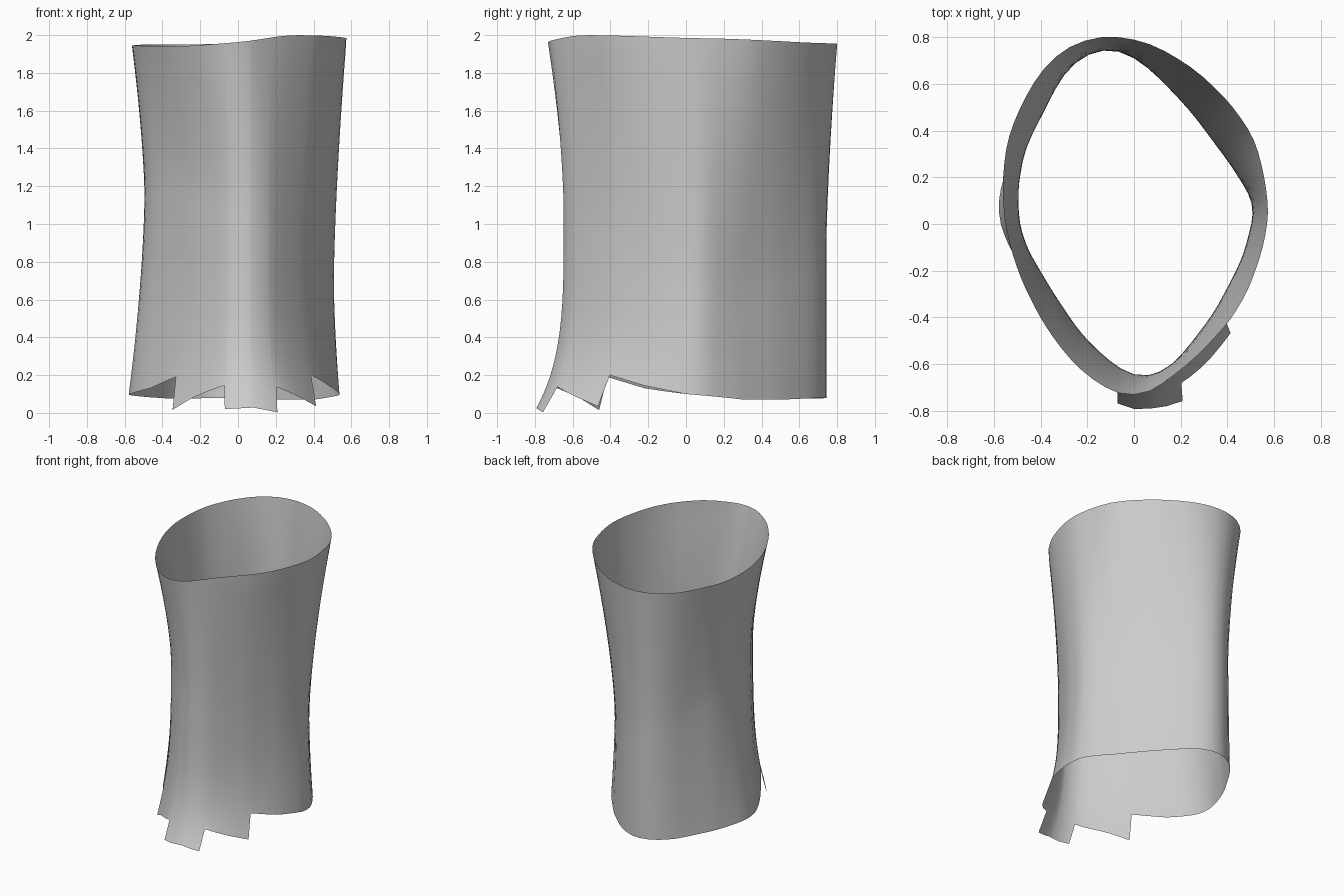
import bpy, math

if "Cube" in bpy.data.objects:
    bpy.data.objects.remove(bpy.data.objects["Cube"])

# Cross-sections (x, y), counter-clockwise: top rim, waist and hem
TOP = [(.577, .04), (.56, .19), (.517, .363), (.41, .52), (.26, .665), (.07, .778),
       (-.124, .812), (-.286, .765), (-.40, .66), (-.485, .51), (-.545, .363), (-.565, .19),
       (-.56, .04), (-.53, -.11), (-.48, -.256), (-.40, -.415), (-.31, -.545), (-.21, -.65),
       (-.06, -.74), (.06, -.73), (.26, -.575), (.41, -.415), (.49, -.28), (.55, -.107)]
WAIST = [(.512, .04), (.504, .107), (.41, .256), (.24, .483), (.07, .66), (-.04, .74),
         (-.115, .755), (-.21, .726), (-.295, .654), (-.466, .32), (-.496, .15), (-.49, 0),
         (-.455, -.107), (-.35, -.285), (-.235, -.457), (-.124, -.57), (-.02, -.645),
         (.047, -.66), (.154, -.615), (.25, -.5), (.34, -.38), (.40, -.27), (.465, -.14)]
HEM = [(.55, .0), (.54, .1), (.43, .28), (.25, .5), (.07, .67), (-.04, .74), (-.115, .755),
       (-.22, .725), (-.33, .63), (-.5, .36), (-.58, .17), (-.597, .06), (-.57, -.05),
       (-.52, -.16), (-.35, -.465), (-.08, -.79), (0, -.815), (.1, -.805), (.21, -.77),
       (.32, -.66), (.425, -.48), (.5, -.28)]
# Height of the top rim every 22.5 degrees
RIM_Z = [1.985, 1.98, 1.97, 1.96, 1.955, 1.95, 1.95, 1.945,
         1.945, 1.943, 1.942, 1.944, 1.963, 1.996, 1.998, 1.992]
# Hem outline (angle, z): smooth at the back, toothed at the front
HEM_Z = [(0, .1), (35, .072), (65, .07), (90, .08), (120, .075), (180, .1), (205, .13),
         (231.7, .19), (233, .015), (247, .08), (264.2, .145), (264.8, .02), (276, .028),
         (285.4, .003), (286.6, .138), (300, .08), (311.6, .035), (313.8, .2),
         (335, .145), (360, .1)]
BAND = 0.3


def radius_table(points):
    """Smoothed polar radius for each whole degree of a closed outline."""
    table = [0] * 360
    n = len(points)
    for d in range(360):
        c, s = math.cos(math.radians(d)), math.sin(math.radians(d))
        for i in range(n):
            (x0, y0), (x1, y1) = points[i], points[(i + 1) % n]
            s0, s1 = c * y0 - s * x0, c * y1 - s * x1
            if s0 <= 0 < s1:
                t = s0 / (s0 - s1)
                table[d] = c * (x0 + t * (x1 - x0)) + s * (y0 + t * (y1 - y0))
    w = {k: math.exp(-k * k / 40) for k in range(-12, 13)}
    total = sum(w.values())
    return [sum(w[k] * table[(d + k) % 360] for k in w) / total for d in range(360)]


def ring(values, deg):
    """Smooth interpolation of evenly spaced values around the tube."""
    n = len(values)
    f = (deg % 360) * n / 360
    i, t = int(f), f - int(f)
    a, b, c, d = (values[(i + k) % n] for k in (-1, 0, 1, 2))
    return b + .5 * t * (c - a + t * (2*a - 5*b + 4*c - d + t * (3*(b - c) + d - a)))


def hem_height(deg):
    for (a, za), (b, zb) in zip(HEM_Z, HEM_Z[1:]):
        if a <= deg <= b:
            return za + (zb - za) * (deg - a) / (b - a)


top, waist, low = (radius_table(p) for p in (TOP, WAIST, HEM))


def surface(deg, z):
    """Point on the flared tube wall; the waist sits lower at the back right."""
    a = math.radians(deg)
    wz = .95 - .28 * math.cos(a - math.radians(30))
    r = ring(waist, deg)
    if z > wz:
        r += min(1, (z - wz) / (1.97 - wz)) ** 1.5 * (ring(top, deg) - r)
    else:
        r += ((wz - z) / wz) ** (1.6 + 2.3 * max(0, -math.sin(a))) * (ring(low, deg) - r)
    return (r * math.cos(a), r * math.sin(a), z)


# Columns include every tooth corner so the notches stay crisp
angles = sorted({a for a, _ in HEM_Z if a < 360} | {i * 5 for i in range(72)})
LOW, HIGH = 6, 24
rows = LOW + HIGH + 1
verts, faces = [], []
for deg in angles:
    hem, rim = hem_height(deg), ring(RIM_Z, deg)
    zs = [hem + (BAND - hem) * i / LOW for i in range(LOW)]
    zs += [BAND + (rim - BAND) * i / HIGH for i in range(HIGH + 1)]
    verts += [surface(deg, z) for z in zs]
n = len(angles)
for i in range(n):
    p, q = i * rows, (i + 1) % n * rows
    faces += [(p + j, q + j, q + j + 1, p + j + 1) for j in range(rows - 1)]

# Open cloth-like sleeve
mesh = bpy.data.meshes.new("sleeve")
mesh.from_pydata(verts, [], faces)
mesh.polygons.foreach_set("use_smooth", [True] * len(faces))
mesh.update()
sleeve = bpy.data.objects.new("sleeve", mesh)
bpy.context.collection.objects.link(sleeve)
